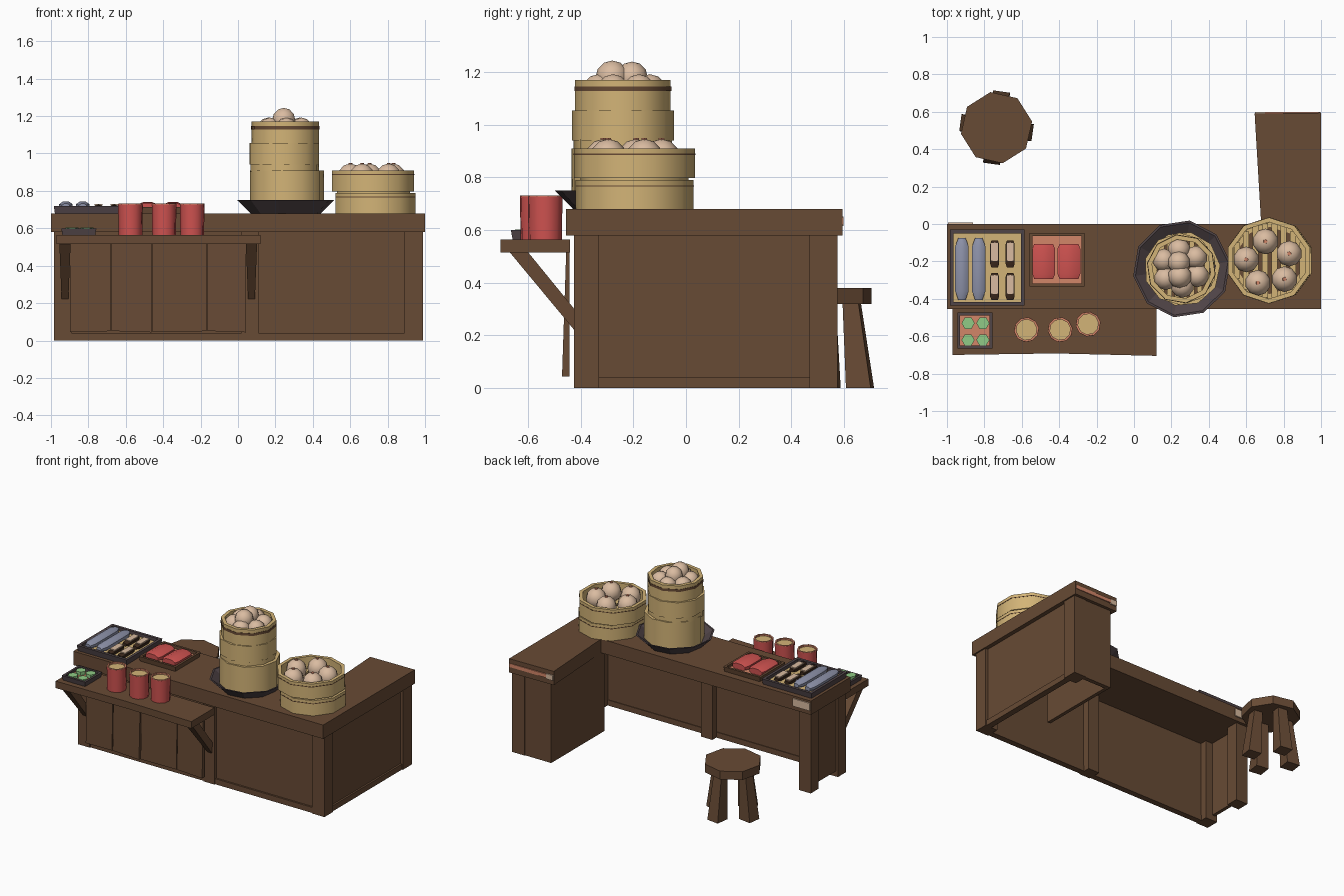
import bpy, bmesh, math
from mathutils import Matrix, Vector

if "Cube" in bpy.data.objects:
    bpy.data.objects.remove(bpy.data.objects["Cube"])


def mat(name, r, g, b):
    m = bpy.data.materials.new(name)
    m.diffuse_color = (r, g, b, 1)
    m.use_nodes = True
    m.node_tree.nodes["Principled BSDF"].inputs["Base Color"].default_value = m.diffuse_color
    return m


WOOD = mat("brown wood", .137, .069, .035)
BAMBOO = mat("tan bamboo", .65, .455, .185)
RED = mat("red", .62, .085, .08)
SALMON = mat("salmon", .65, .24, .14)
DOUGH = mat("pale dough", .70, .50, .355)
FISH = mat("blue grey", .27, .29, .4)
GREEN = mat("green", .28, .6, .24)
DARK = mat("dark iron", .08, .058, .063)
BARK = mat("dark brown", .045, .022, .012)


def finish(bm, name, material, smooth=False):
    bmesh.ops.recalc_face_normals(bm, faces=bm.faces)
    me = bpy.data.meshes.new(name)
    for f in bm.faces:
        f.smooth = smooth
    bm.to_mesh(me)
    bm.free()
    if smooth:
        me.set_sharp_from_angle(angle=math.radians(50))
    ob = bpy.data.objects.new(name, me)
    bpy.context.collection.objects.link(ob)
    me.materials.append(material)
    return ob


def loft(name, rings, material, loop=False, smooth=False):
    """Skin equal-length rings of points; loop joins last ring to first."""
    bm = bmesh.new()
    vs = [[bm.verts.new(p) for p in r] for r in rings]
    n = len(vs[0])
    for i in range(len(vs) if loop else len(vs) - 1):
        a, b = vs[i], vs[(i + 1) % len(vs)]
        for j in range(n):
            k = (j + 1) % n
            bm.faces.new((a[j], a[k], b[k], b[j]))
    if not loop:
        bm.faces.new(vs[0])
        bm.faces.new(vs[-1])
    return finish(bm, name, material, smooth)


def prism(name, poly, z0, z1, material):
    return loft(name, [[(x, y, z) for x, y in poly] for z in (z0, z1)], material)


def box(name, x0, x1, y0, y1, z0, z1, material=WOOD):
    return prism(name, [(x0, y0), (x1, y0), (x1, y1), (x0, y1)], z0, z1, material)


def circle(cx, cy, r, z, n, turn=0.0):
    return [(cx + r * math.cos(turn + math.tau * i / n),
             cy + r * math.sin(turn + math.tau * i / n), z) for i in range(n)]


def lathe(name, cx, cy, profile, n, material, turn=0.0, loop=False, smooth=False):
    return loft(name, [circle(cx, cy, r, z, n, turn) for r, z in profile], material, loop, smooth)


def bun(name, x, y, z, r):
    bm = bmesh.new()
    bmesh.ops.create_uvsphere(bm, u_segments=10, v_segments=6, radius=r)
    bmesh.ops.translate(bm, vec=(x, y, z), verts=bm.verts)
    return finish(bm, name, DOUGH, True)


# Counter: L-shaped top
prism("counter_top", [(-1, -.455), (1, -.455), (1, .595), (.645, .59), (.68, 0), (-1, 0)], .58, .68, WOOD)
# Posts
for i, (x0, x1, y0, y1) in enumerate([(-.985, -.89, -.425, -.33), (.02, .11, -.425, -.33),
                                      (.89, .99, -.425, -.33), (.89, .99, .47, .575),
                                      (-.985, -.89, -.11, -.02)]):
    box(f"post_{i}", x0, x1, y0, y1, 0, .58)
# Recessed panels and bottom rails
box("front_panel", -.9, .9, -.405, -.38, .01, .58)
box("front_rail", -.9, .9, -.418, -.375, 0, .04)
box("right_panel", .945, .97, -.34, .48, .01, .58)
box("right_rail", .94, .983, -.34, .48, 0, .04)
box("left_panel", -.97, -.945, -.34, -.1, .04, .58)
box("wing_end_panel", .68, .9, .54, .57, 0, .58)
box("wing_inner_panel", .68, .705, -.04, .57, 0, .58)

# Serving shelf, hanging boards and brackets
prism("front_shelf", [(-.97, -.70), (-.42, -.692), (.12, -.705), (.12, -.44), (-.97, -.44)], .515, .565, WOOD)
edges = [-.9, -.68, -.46, -.165, .045]
for i in range(4):
    a, b, s = edges[i], edges[i + 1], .006 * (i % 2)
    loft(f"hanging_board_{i}", [[(a + .003, -.46 - s, .045 + s), (b - .003, -.465 - s, .05 - s),
                                 (b - .003, -.443, .05 - s), (a + .003, -.443, .045 + s)],
                                [(a + .003, -.455, .52), (b - .003, -.455, .52),
                                 (b - .003, -.443, .52), (a + .003, -.443, .52)]], WOOD)
for n, x in (("left", -.925), ("right", .072)):
    side = [(-.67, .516, .03), (-.6, .516, .03), (-.42, .295, .02), (-.42, .215, .018)]
    loft(n + "_bracket", [[(x + s * w, y, z) for y, z, w in side] for s in (-1, 1)], WOOD)

# Worn cloth strips on the back edges
box("wing_strip", .70, .995, .59, .599, .622, .648, SALMON)
box("wing_strip_end", .648, .70, .588, .599, .615, .652, DOUGH)
box("left_strip", -.995, -.86, 0, .009, .61, .665, DOUGH)

# Stool
SX, SY = -.735, .515
lathe("stool_seat", SX, SY, [(.193, .32), (.193, .38)], 8, WOOD, .17)
for i in range(4):
    a = math.radians(-8 + 90 * i)
    u, v = Vector((math.cos(a), math.sin(a), 0)), Vector((-math.sin(a), math.cos(a), 0))
    rings = []
    for z, r0, r1, w in ((0, .1, .195, .046), (.33, .085, .145, .034)):
        rings.append([Vector((SX, SY, z)) + u * r + v * s * w
                      for r, s in ((r0, -1), (r1, -1), (r1, 1), (r0, 1))])
    loft(f"stool_leg_{i}", rings, WOOD)

# Wide pan
lathe("pan", .255, -.24, [(.19, .68), (.262, .75), (.25, .75), (.19, .71)], 10, DARK, .15)


def tier(name, cx, cy, r, z0, z1, turn, material=BAMBOO, wall=.025):
    lathe(name, cx, cy, [(r, z0), (r, z1), (r - wall, z1), (r - wall, z0)], 10, material, turn, True, True)


def slats(name, cx, cy, r, z, count):
    step = 2 * r / count
    for i in range(count):
        x = -r + step * (i + .5)
        h = math.sqrt(r * r - x * x)
        box(f"{name}_{i}", cx + x - step * .32, cx + x + step * .32, cy - h, cy + h, z, z + .012, BAMBOO)


# Tall steamer
for i, (dx, r, z0, z1) in enumerate([(.012, .2, .71, .91), (0, .188, .9, .945),
                                     (-.003, .194, .94, 1.055), (.003, .184, 1.05, 1.17)]):
    tier(f"tall_steamer_tier_{i}", .25 + dx, -.24, r, z0, z1, .1 + i * .12)
tier("tall_steamer_band", .253, -.24, .186, 1.128, 1.146, .46, WOOD, .006)
lathe("tall_steamer_base", .25, -.24, [(.165, 1.05), (.165, 1.06)], 10, WOOD)
slats("tall_steamer_slat", .25, -.24, .16, 1.065, 8)
for i in range(6):
    a = math.radians(i * 60 + 35)
    bun(f"tall_bun_{i}", .25 + .098 * math.cos(a), -.235 + .098 * math.sin(a), 1.13, .062)
bun("tall_bun_top", .245, -.28, 1.18, .064)
bun("tall_bun_top_back", .24, -.205, 1.18, .06)

# Short steamer
tier("short_steamer_lower", .735, -.195, .224, .68, .79, .31)
tier("short_steamer_lip", .725, -.195, .205, .78, .815, .31)
tier("short_steamer_upper", .722, -.195, .23, .797, .91, .31)
tier("short_steamer_band_lower", .735, -.195, .2255, .765, .77, .31, WOOD, .006)
tier("short_steamer_band_upper", .722, -.195, .2315, .885, .89, .31, WOOD, .006)
lathe("short_steamer_base", .725, -.195, [(.2, .80), (.2, .81)], 10, WOOD, .31)
slats("short_steamer_slat", .725, -.195, .2, .812, 8)
for i in range(5):
    a = math.radians(i * 72 + 98)
    x, y = .72 + .122 * math.cos(a), -.21 + .118 * math.sin(a)
    bun(f"short_bun_{i}", x, y, .877, .069)
    lathe(f"bun_dot_{i}", x, y, [(.012, .942), (.011, .949)], 5, SALMON)


def tray(name, x0, x1, y0, y1, z, h, rim, floor, w=.02):
    box(name + "_floor", x0 + w / 2, x1 - w / 2, y0 + w / 2, y1 - w / 2, z, z + h * .4, floor)
    def rect(d, zz):
        return [(x0 + d, y0 + d, zz), (x1 - d, y0 + d, zz), (x1 - d, y1 - d, zz), (x0 + d, y1 - d, zz)]
    loft(name + "_rim", [rect(.006, z), rect(0, z + h), rect(w, z + h), rect(w, z)], rim, True)


def bar(name, x, y, z, w, length, h, material, ends=.55, n=8):
    """Rounded bar lying along y, tapered at both ends."""
    rings = []
    for t, s in ((-.5, ends), (-.36, 1), (.36, 1), (.5, ends)):
        rings.append([(x + w / 2 * s * math.cos(math.tau * (k + .5) / n), y + t * length,
                       z + h / 2 * s * math.sin(math.tau * (k + .5) / n)) for k in range(n)])
    return loft(name, rings, material, smooth=True)


# Fish and mushroom tray
tray("fish_tray", -.985, -.585, -.437, -.03, .68, .04, DARK, BAMBOO, .02)
for i, x in enumerate((-.92, -.83)):
    bar(f"fish_{i}", x, -.24, .718, .078, .33, .056, FISH)
for i, (x, y) in enumerate([(x, y) for x in (-.745, -.662) for y in (-.16, -.335)]):
    bar(f"mushroom_{i}", x, y, .71, .056, .145, .034, BARK, .7, 6)
    box(f"mushroom_face_{i}", x - .021, x + .021, y - .038, y + .062, .723, .731, DOUGH)

# Meat tray
tray("meat_tray", -.56, -.265, -.335, -.048, .68, .035, WOOD, SALMON, .016)
for i, x in enumerate((-.483, -.348)):
    bar(f"meat_{i}", x, -.2, .712, .132, .188, .06, RED, .82)

# Greens tray on the shelf
tray("greens_tray", -.945, -.757, -.665, -.473, .565, .035, DARK, SALMON, .016)
for i, (x, y) in enumerate([(x, y) for x in (-.887, -.808) for y in (-.53, -.62)]):
    lathe(f"green_slice_{i}", x, y, [(.035, .575), (.035, .603)], 6, GREEN)

# Red cups with pale insides and salmon lips
for i, (x, y) in enumerate([(-.575, -.565), (-.395, -.565), (-.245, -.535)]):
    lathe(f"cup_{i}", x, y, [(.064, .565), (.067, .728), (.059, .728), (.045, .6)], 10, RED, .15, smooth=True)
    lathe(f"cup_lip_{i}", x, y, [(.0665, .727), (.0655, .732), (.055, .732), (.055, .72)], 10, SALMON, .15, True)
    lathe(f"cup_lining_{i}", x, y, [(.0585, .72), (.056, .725), (.04, .635), (.04, .63)], 10, BAMBOO, .15, smooth=True)
